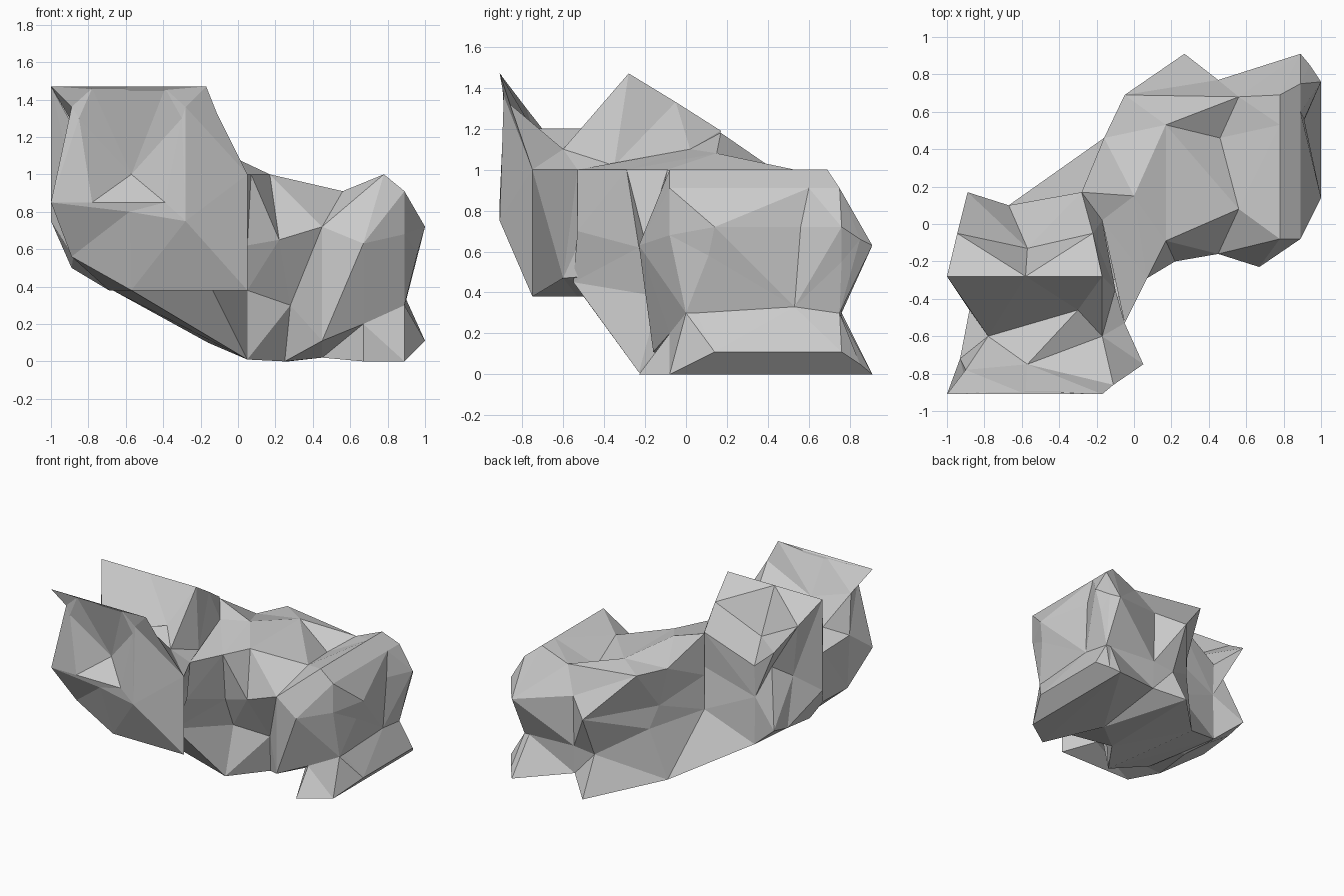
import bpy, bmesh
from mathutils import Vector


def loft(name, rings, start=None, end=None):
    """Skin faceted rings; start/end give the centre point of a fan cap."""
    bm = bmesh.new()
    loops = [[bm.verts.new(p) for p in ring] for ring in rings]
    n = len(loops[0])
    for a, b in zip(loops, loops[1:]):
        for i in range(n):
            j = (i + 1) % n
            bm.faces.new((a[i], a[j], b[j], b[i]))
    for loop, centre in ((loops[0], start), (loops[-1], end)):
        if centre:
            c = bm.verts.new(Vector(centre))
            for i in range(n):
                bm.faces.new((loop[i], loop[(i + 1) % n], c))
    bmesh.ops.triangulate(bm, faces=bm.faces[:])
    bmesh.ops.recalc_face_normals(bm, faces=bm.faces[:])
    mesh = bpy.data.meshes.new(name)
    bm.to_mesh(mesh)
    bm.free()
    ob = bpy.data.objects.new(name, mesh)
    bpy.context.collection.objects.link(ob)
    return ob


# Front of the head: inner ring around the small ledge, then the outer rim.
# Each runs left top, top, right top, right, right bottom, bottom, left bottom, left.
front = [
    [(-.78, -.90, 1.46), (-.58, -.90, 1.46), (-.39, -.90, 1.46), (-.30, -.89, 1.3),
     (-.39, -.91, .85), (-.58, -.91, .85), (-.78, -.91, .85), (-.85, -.89, 1.3)],
    [(-1, -.91, 1.47), (-.58, -.91, 1.47), (-.17, -.91, 1.47), (-.28, -.89, 1.36),
     (-.28, -.91, .75), (-.58, -.90, .8), (-1, -.91, .85), (-.89, -.88, 1.36)],
]
# Head: sections from front to back, with two ridges and a valley between them.
head = [
    [(-.9, -.78, 1.3), (-.57, -.75, 1.2), (-.11, -.86, 1.32), (.05, -.75, 1.0),
     (.05, -.75, .38), (-.57, -.75, .38), (-.89, -.75, .56), (-.93, -.72, 1.0)],
    [(-.78, -.6, 1.07), (-.3, -.46, 1.2), (-.17, -.6, 1.1), (-.05, -.53, 1.0),
     (-.15, -.6, .47), (-.69, -.53, .38), (-.88, -.46, .56), (-.88, -.46, .95)],
    [(-1, -.28, 1.47), (-.58, -.28, 1.47), (-.17, -.28, 1.47), (-.1, -.35, 1.02),
     (-.15, -.2, .5), (-.65, -.2, .38), (-.89, -.28, .5), (-1, -.28, .75)],
    [(-.945, -.05, 1.33), (-.57, -.13, 1.12), (-.22, -.05, 1.33), (-.17, .02, 1.1),
     (-.2, 0, .55), (-.67, 0, .38), (-.89, 0, .53), (-.87, -.1, .9)],
    [(-.89, .17, 1.19), (-.67, .1, 1.0), (-.28, .17, 1.19), (-.26, .14, .9),
     (-.28, .17, .58), (-.67, .1, .38), (-.89, .17, .57), (-.78, .04, 1.0)],
]
loft("head", front + head, start=(-.57, -.77, 1.0), end=(-.67, .09, .75))

# Shoulder section shared by neck and body. Each body section runs
# up the front side, over the top and down the back side.
shoulder = [(.25, .05, 0), (.28, 0, .3), (.22, -.2, .65), (.17, -.09, 1.0), (.17, .53, 1.0),
            (-.05, .69, .98), (.27, .91, .63), (.27, .76, .3), (.27, .91, 0)]

# Neck
neck = [
    [(-.57, -.5, .38), (-.17, -.55, .45), (-.08, -.53, .7), (-.05, -.53, 1.0), (-.17, .02, 1.1),
     (-.28, .17, 1.18), (-.28, .17, .85), (-.28, .17, .58), (-.67, .1, .38)],
    [(.05, -.23, .01), (.05, -.13, .38), (.05, -.23, .62), (.07, -.29, 1.0), (.0, .15, 1.08),
     (-.16, .46, .98), (-.1, .48, .68), (-.05, .53, .5), (-.16, .46, .1)],
    shoulder,
]
loft("neck", neck)

# Body
body = [
    shoulder,
    [(.45, .2, .02), (.45, -.16, .11), (.45, -.16, .72), (.56, .08, .91), (.46, .46, .84),
     (.56, .68, .91), (.45, .77, .72), (.45, .76, .32), (.45, .75, .1)],
    [(.67, -.23, 0), (.67, -.08, .2), (.67, -.23, .63), (.78, -.08, 1.0), (.78, .53, 1.0),
     (.78, .69, 1.0), (.89, .91, .63), (.85, .75, .3), (.89, .91, 0)],
    [(.89, -.08, 0), (.89, 0, .3), (.89, -.08, .68), (.89, -.08, .91), (.89, .6, .91),
     (.89, .75, .91), (.94, .85, .66), (.89, .75, .3), (.94, .85, .05)],
    [(1, .14, .11), (.89, .05, .3), (.96, .11, .58), (1, .14, .72), (.91, .56, .72),
     (1, .76, .72), (.95, .76, .55), (.89, .74, .3), (1, .76, .11)],
]
loft("body", body, end=(.9, .53, .33))
